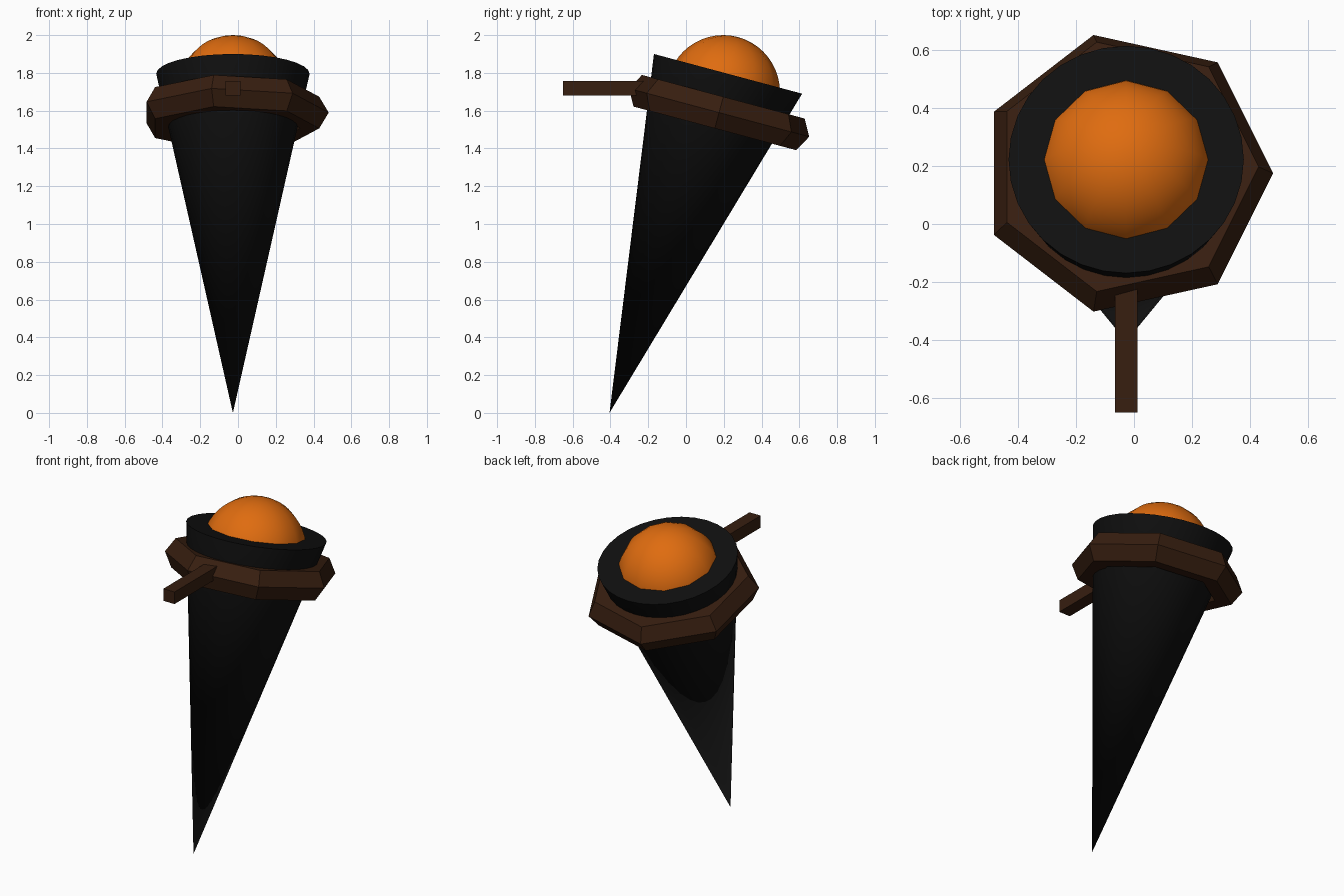
import bpy, bmesh
from math import radians, sin, cos, pi
from mathutils import Vector, Matrix

if "Cube" in bpy.data.objects:
    bpy.data.objects.remove(bpy.data.objects["Cube"])

TILT = radians(-15)
CX = -0.027
ROT = Matrix.Rotation(TILT, 3, 'X')


def material(name, rgb):
    m = bpy.data.materials.new(name)
    m.diffuse_color = (*rgb, 1)
    m.use_nodes = True
    m.node_tree.nodes["Principled BSDF"].inputs["Base Color"].default_value = m.diffuse_color
    return m


black = material("black", (0.005, 0.005, 0.005))
brown = material("dark_wood", (0.038, 0.013, 0.005))
orange = material("orange", (0.74, 0.15, 0.005))


def finish(name, mat, smooth=False):
    ob = bpy.context.object
    ob.name = name
    ob.data.materials.append(mat)
    if smooth:
        bpy.ops.object.shade_smooth_by_angle(angle=radians(35))
    return ob


# Cone body: tilted round rim drawn down to an off-axis tip
N = 32
rim_centre = Vector((CX, 0.2225, 1.795))
bm = bmesh.new()
rim = [bm.verts.new(rim_centre + ROT @ Vector((0.406 * cos(2 * pi * i / N), 0.406 * sin(2 * pi * i / N), 0)))
       for i in range(N)]
tip = bm.verts.new((CX, -0.405, 0))
bm.faces.new(rim)
for i in range(N):
    bm.faces.new((rim[(i + 1) % N], rim[i], tip))
bmesh.ops.recalc_face_normals(bm, faces=bm.faces)
mesh = bpy.data.meshes.new("cone_body")
bm.to_mesh(mesh)
bm.free()
cone = bpy.data.objects.new("cone_body", mesh)
bpy.context.collection.objects.link(cone)
bpy.context.view_layer.objects.active = cone
cone.select_set(True)
finish("cone_body", black, smooth=True)

# Ball set into the rim
bpy.ops.mesh.primitive_uv_sphere_add(segments=12, ring_count=24, radius=0.3,
                                     location=(CX, 0.197, 1.70), rotation=(TILT, 0, 0))
finish("ball", orange, smooth=True)

# Seven-sided collar with a hexagonal section
bpy.ops.mesh.primitive_torus_add(major_segments=7, minor_segments=6, major_radius=0.407,
                                 minor_radius=0.1, location=(CX, 0.175, 1.59), rotation=(TILT, 0, 0))
finish("collar", brown)

# Peg sticking out of the front of the collar
bpy.ops.mesh.primitive_cube_add(size=1, location=(CX, -0.43, 1.718))
peg = finish("peg", brown)
peg.scale = (0.078, 0.44, 0.076)
